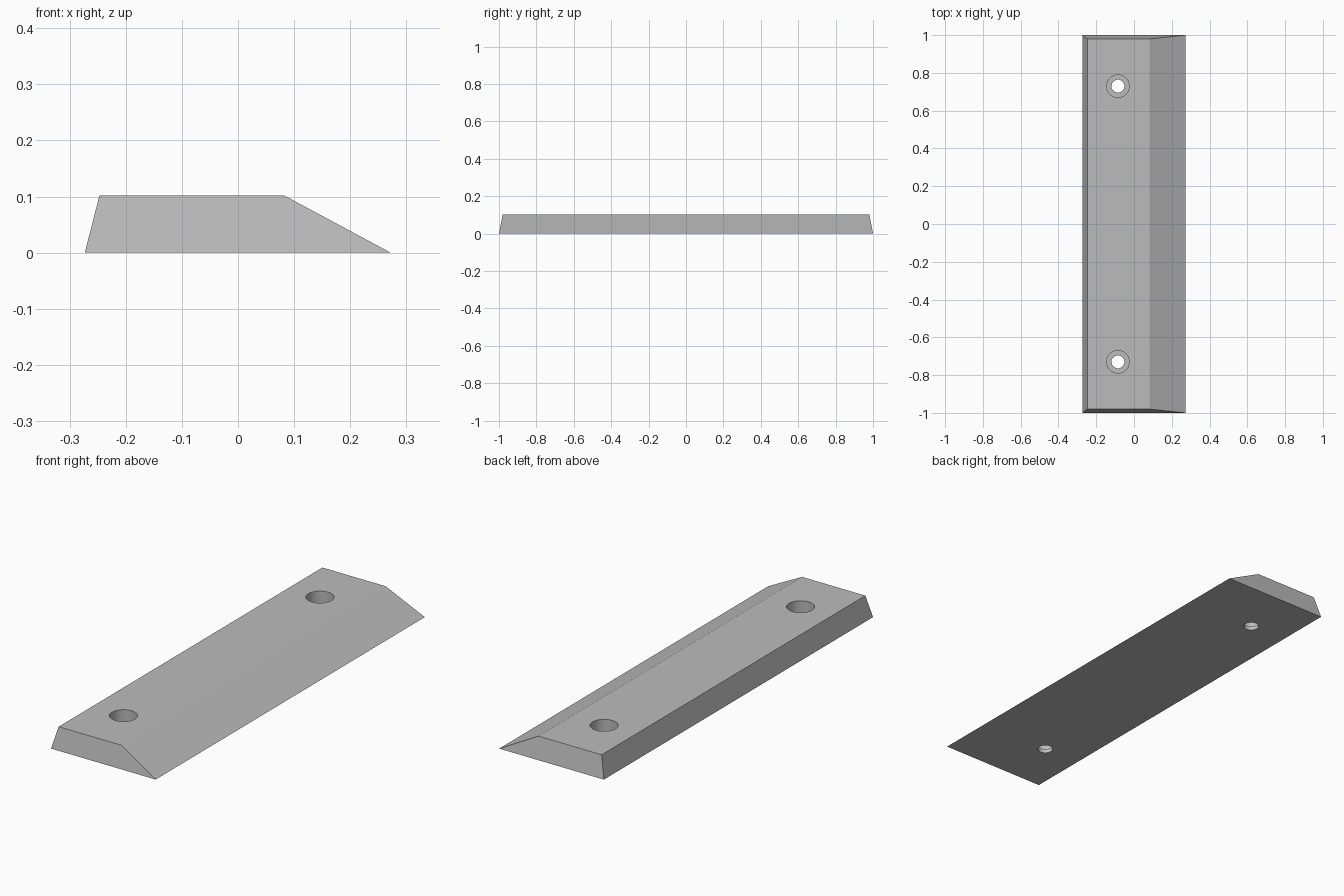
import bpy, bmesh

if "Cube" in bpy.data.objects:
    bpy.data.objects.remove(bpy.data.objects["Cube"], do_unlink=True)

HEIGHT = 0.102
HOLE_X, HOLE_Y = -0.085, 0.73
FLOOR_Z = 0.02

grey = bpy.data.materials.new("plain grey")
grey.use_nodes = True
colour = (0.5, 0.5, 0.5, 1)
grey.diffuse_color = colour
grey.node_tree.nodes["Principled BSDF"].inputs["Base Color"].default_value = colour


def add_object(name, bm):
    bmesh.ops.recalc_face_normals(bm, faces=bm.faces)
    mesh = bpy.data.meshes.new(name)
    bm.to_mesh(mesh)
    bm.free()
    mesh.materials.append(grey)
    obj = bpy.data.objects.new(name, mesh)
    bpy.context.collection.objects.link(obj)
    return obj


def rectangle(bm, x0, x1, y, z):
    return [bm.verts.new(p) for p in ((x0, -y, z), (x1, -y, z), (x1, y, z), (x0, y, z))]


# Wedge body: base and smaller top joined by four sloping sides
bm = bmesh.new()
base = rectangle(bm, -0.273, 0.272, 1.0, 0)
top = rectangle(bm, -0.247, 0.082, 0.98, HEIGHT)
bm.faces.new(base)
bm.faces.new(top)
for i in range(4):
    j = (i + 1) % 4
    bm.faces.new((base[i], base[j], top[j], top[i]))
body = add_object("wedge_body", bm)


def cut_hole(name, radius, y, z0, z1):
    bpy.ops.mesh.primitive_cylinder_add(vertices=48, radius=radius, depth=z1 - z0,
                                        location=(HOLE_X, y, (z0 + z1) / 2))
    cutter = bpy.context.object
    cutter.name = name
    cutter.data.materials.append(grey)
    cutter.hide_render = True
    mod = body.modifiers.new(name, "BOOLEAN")
    mod.operation = "DIFFERENCE"
    mod.solver = "EXACT"
    mod.object = cutter
    bpy.ops.object.select_all(action="DESELECT")
    body.select_set(True)
    bpy.context.view_layer.objects.active = body
    bpy.ops.object.modifier_apply(modifier=name)
    bpy.data.objects.remove(cutter, do_unlink=True)


# Counterbored screw holes
for y in (-HOLE_Y, HOLE_Y):
    cut_hole("counterbore", 0.06, y, FLOOR_Z, HEIGHT + 0.1)
    cut_hole("screw_hole", 0.034, y, -0.1, HEIGHT + 0.1)

bpy.ops.object.shade_smooth_by_angle(angle=0.2)
